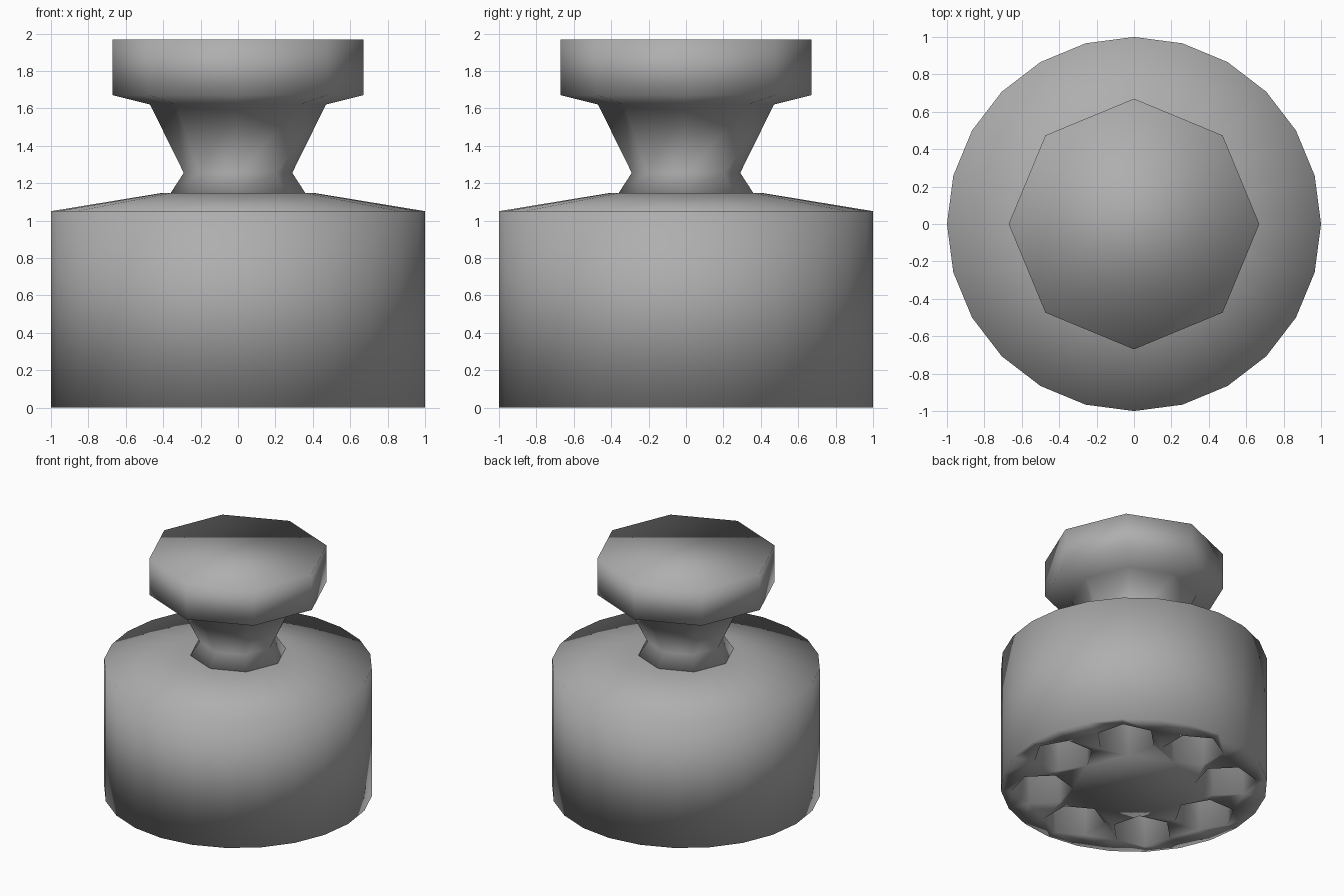
import bpy, bmesh
from math import cos, sin, pi

cube = bpy.data.objects.get("Cube")
if cube:
    bpy.data.objects.remove(cube, do_unlink=True)

COLOUR = (0.425, 0.425, 0.425, 1)
grey = bpy.data.materials.new("mid_grey")
grey.use_nodes = True
grey.diffuse_color = COLOUR
grey.node_tree.nodes["Principled BSDF"].inputs["Base Color"].default_value = COLOUR


def add_wall(bm, profile, sides, centre=(0, 0), turn=0):
    """Open surface of revolution from (radius, height) pairs; returns its rings."""
    rings = []
    for r, z in profile:
        angles = [turn + 2 * pi * i / sides for i in range(sides)]
        rings.append([bm.verts.new((centre[0] + r * cos(a), centre[1] + r * sin(a), z))
                      for a in angles])
    for low, high in zip(rings, rings[1:]):
        for i in range(sides):
            j = (i + 1) % sides
            bm.faces.new((low[i], low[j], high[j], high[i]))
    return rings


def make_object(name, bm):
    bmesh.ops.recalc_face_normals(bm, faces=bm.faces)
    for face in bm.faces:
        face.smooth = True
    mesh = bpy.data.meshes.new(name)
    bm.to_mesh(mesh)
    bm.free()
    mesh.materials.append(grey)
    bpy.context.collection.objects.link(bpy.data.objects.new(name, mesh))


# Drum body with a shallow sloped shoulder
bm = bmesh.new()
drum = add_wall(bm, [(1, 0), (1, 1.05), (0.41, 1.147)], 24)
bm.faces.new(drum[-1])
rim = drum[0]

# Ring of eight six-sided blind sockets in the underside
sockets = []
for k in range(8):
    a = k * pi / 4
    rings = add_wall(bm, [(0.23, 0), (0.23, 0.5)], 6, (0.69 * cos(a), 0.69 * sin(a)), a)
    bm.faces.new(rings[1])
    sockets.append(rings[0])

# Underside joining the rim, the sockets and the central hub
for k in range(8):
    s, t = sockets[k], sockets[(k + 1) % 8]
    before, mid, after, last = (rim[(3 * k + i) % 24] for i in (-1, 0, 1, 2))
    bm.faces.new((before, mid, s[0], s[5]))
    bm.faces.new((mid, after, s[1], s[0]))
    bm.faces.new((after, last, t[5], s[1]))
    bm.faces.new((s[1], t[5], t[4], s[2]))
    bm.faces.new((s[2], t[4], t[3], s[3]))
bm.faces.new([s[3] for s in sockets])
make_object("body", bm)

# Eight-sided waisted neck and wide flat knob
bm = bmesh.new()
knob = add_wall(bm, [(0.36, 1.147), (0.29, 1.255), (0.47, 1.62), (0.67, 1.67), (0.67, 1.967)], 8)
bm.faces.new(knob[0])
bm.faces.new(knob[-1])
make_object("knob", bm)
